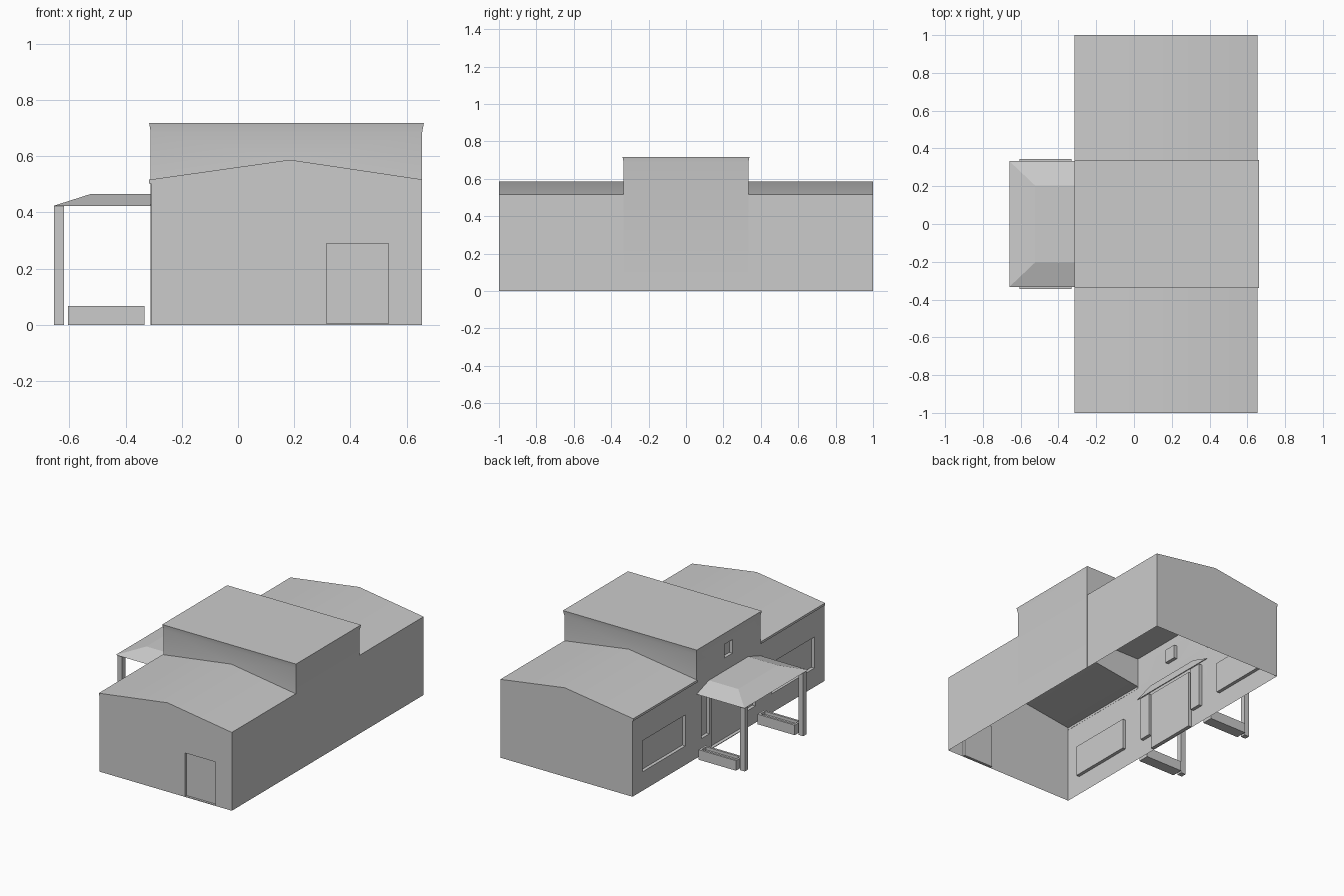
import bpy, bmesh, math

if "Cube" in bpy.data.objects:
    bpy.data.objects.remove(bpy.data.objects["Cube"])


def finish(name, bm):
    bmesh.ops.recalc_face_normals(bm, faces=bm.faces)
    me = bpy.data.meshes.new(name)
    bm.to_mesh(me)
    bm.free()
    ob = bpy.data.objects.new(name, me)
    bpy.context.collection.objects.link(ob)
    return ob


def loft(name, *rings):
    """Skin a stack of rectangles, each (x0, x1, y0, y1, z), capped at both ends."""
    bm = bmesh.new()
    loops = [[bm.verts.new((x, y, z)) for x, y in ((a, c), (b, c), (b, d), (a, d))]
             for a, b, c, d, z in rings]
    for lo, hi in zip(loops, loops[1:]):
        for i in range(4):
            j = (i + 1) % 4
            bm.faces.new((lo[i], lo[j], hi[j], hi[i]))
    bm.faces.new(loops[0])
    bm.faces.new(loops[-1])
    return finish(name, bm)


def box(name, x0, x1, y0, y1, z0, z1):
    return loft(name, (x0, x1, y0, y1, z0), (x0, x1, y0, y1, z1))


def boolean(target, tool, operation):
    mod = target.modifiers.new(operation, 'BOOLEAN')
    mod.operation, mod.solver, mod.object = operation, 'EXACT', tool
    bpy.context.view_layer.objects.active = target
    bpy.ops.object.modifier_apply(modifier=mod.name)
    bpy.data.objects.remove(tool)


L, R, D = -0.31, 0.655, 0.022   # left wall, right wall, recess depth

# Gabled wings: one profile extruded along the building
bm = bmesh.new()
profile = [(L, -0.1), (R, -0.1), (R, 0.517), (0.185, 0.587), (L, 0.517)]
face = bm.faces.new([bm.verts.new((x, -1, z)) for x, z in profile])
ext = bmesh.ops.extrude_face_region(bm, geom=[face])
bmesh.ops.translate(bm, vec=(0, 2, 0),
                    verts=[v for v in ext['geom'] if isinstance(v, bmesh.types.BMVert)])
building = finish("building_shell", bm)

# Taller middle block with flared cornice
e = 0.0005
center = loft("middle_block",
              (L - e, R + e, -0.333, 0.333, -0.2),
              (L - e, R + e, -0.333, 0.333, 0.685),
              (L - 0.006, R + 0.006, -0.339, 0.339, 0.717))
boolean(building, center, 'UNION')

# Recessed windows and doors: (y0, y1, z0, z1) on the left wall
openings = [(-0.18, 0.18, 0.004, 0.385),      # entrance
            (-0.042, 0.042, 0.55, 0.64)]      # small upper window
for s in (-1, 1):
    openings.append((*sorted((s * 0.45, s * 0.895)), 0.125, 0.33))   # wing windows
    openings.append((*sorted((s * 0.20, s * 0.28)), 0.11, 0.40))     # sidelights
for y0, y1, z0, z1 in openings:
    boolean(building, box("opening_cutter", L - 0.1, L + D, y0, y1, z0, z1), 'DIFFERENCE')
boolean(building, box("side_door_cutter", 0.315, 0.535, -1.1, -1 + 0.015, 0.004, 0.29), 'DIFFERENCE')

# Open the shell at ground level
bm = bmesh.new()
bm.from_mesh(building.data)
bmesh.ops.bisect_plane(bm, geom=bm.verts[:] + bm.edges[:] + bm.faces[:],
                       plane_co=(0, 0, 0), plane_no=(0, 0, 1), clear_inner=True)
bm.to_mesh(building.data)
bm.free()
bpy.context.view_layer.objects.active = building
building.select_set(True)
bpy.ops.object.shade_smooth_by_angle(angle=math.radians(25))
building.select_set(False)

# Porch canopy with hipped edges
loft("porch_canopy", (-0.66, L + 0.005, -0.333, 0.333, 0.422),
     (-0.525, L + 0.005, -0.205, 0.205, 0.465))

# Mirrored porch posts, planters and wing eaves
for s, side in ((-1, "front"), (1, "back")):
    y0, y1 = sorted((s * 0.287, s * 0.322))
    box(side + "_post", -0.655, -0.62, y0, y1, 0, 0.423)
    y0, y1 = sorted((s * 0.27, s * 0.343))
    t = 0.014
    loft(side + "_planter", (-0.605, -0.332, y0, y1, 0), (-0.605, -0.332, y0, y1, 0.066),
         (-0.605 + t, -0.332 - t, y0 + t, y1 - t, 0.066),
         (-0.605 + t, -0.332 - t, y0 + t, y1 - t, 0.046))
    y0, y1 = sorted((s * 0.333, s * 1.0))
    box(side + "_eave", L - 0.006, L + 0.001, y0, y1, 0.502, 0.517)
